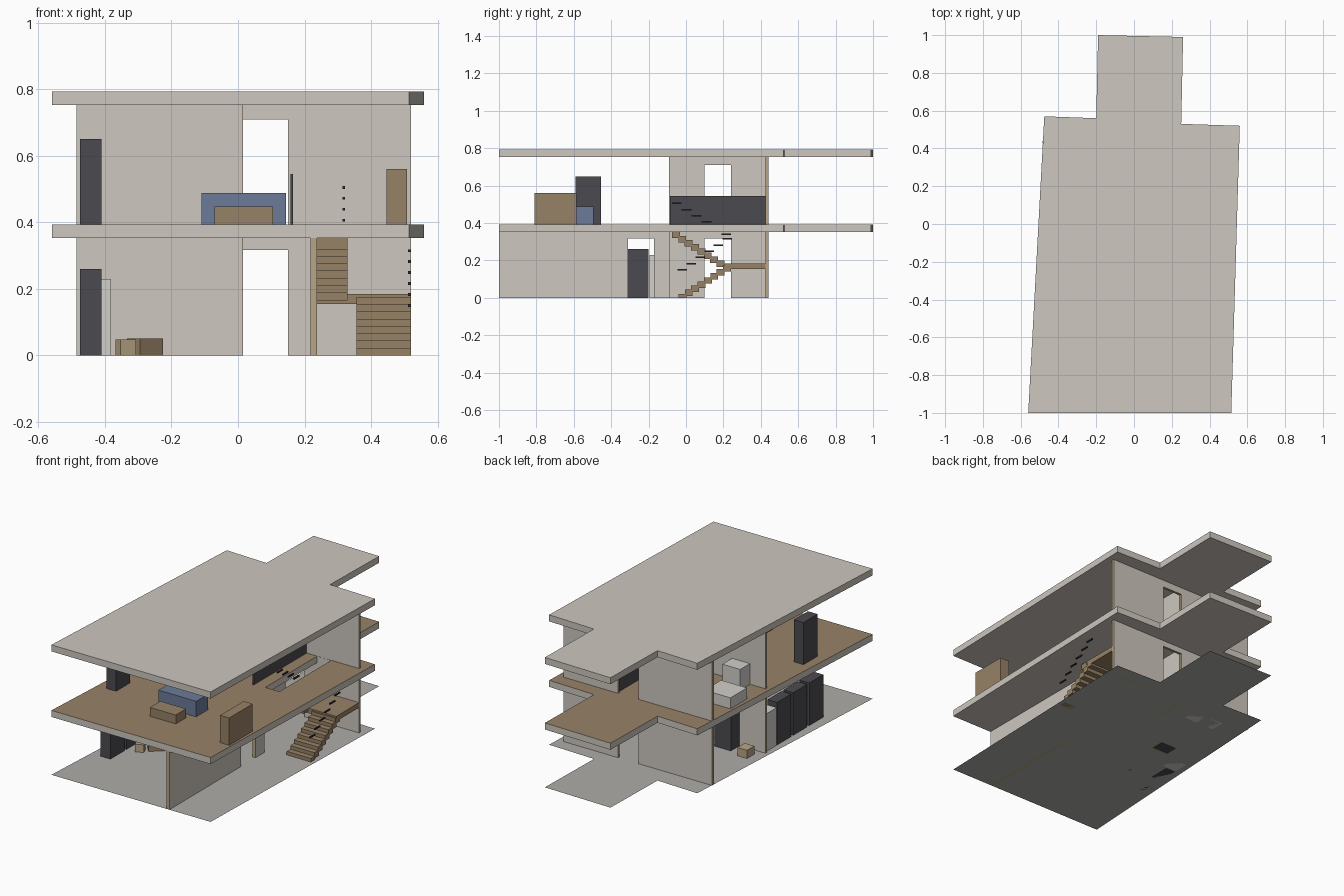
import bpy, bmesh
from mathutils import Matrix, Vector

if "Cube" in bpy.data.objects:
    bpy.data.objects.remove(bpy.data.objects["Cube"], do_unlink=True)


def material(name, srgb):
    m = bpy.data.materials.new(name)
    col = tuple(c ** 2.2 for c in srgb) + (1.0,)
    m.use_nodes = True
    m.diffuse_color = col
    bsdf = next(n for n in m.node_tree.nodes if n.type == 'BSDF_PRINCIPLED')
    bsdf.inputs["Base Color"].default_value = col
    return m


CONCRETE = material("pale_concrete", (0.80, 0.775, 0.74))
GROUND = material("grey_ground", (0.68, 0.67, 0.655))
WOOD = material("brown_wood", (0.59, 0.505, 0.40))
TAN = material("tan_wall_edge", (0.72, 0.64, 0.52))
DARK = material("charcoal", (0.30, 0.295, 0.315))
BLACK = material("black_rail", (0.20, 0.20, 0.22))
BLUE = material("blue_fabric", (0.42, 0.48, 0.59))
WHITE = material("light_grey_fittings", (0.82, 0.81, 0.79))

FLOOR, CEILING, TOP = 0.393, 0.353, 0.793


def finish(name, bm, *mats):
    bmesh.ops.recalc_face_normals(bm, faces=bm.faces)
    me = bpy.data.meshes.new(name)
    bm.to_mesh(me)
    bm.free()
    for m in mats:
        me.materials.append(m)
    ob = bpy.data.objects.new(name, me)
    bpy.context.collection.objects.link(ob)
    return ob


def add_box(bm, x, y, z):
    """Add a box given as (low, high) ranges."""
    size = Matrix.Diagonal((x[1] - x[0], y[1] - y[0], z[1] - z[0], 1))
    mid = Vector((sum(x) / 2, sum(y) / 2, sum(z) / 2))
    bmesh.ops.create_cube(bm, size=1, matrix=Matrix.Translation(mid) @ size)


def box(name, mat, x, y, z):
    bm = bmesh.new()
    add_box(bm, x, y, z)
    return finish(name, bm, mat)


def prism(points, offset):
    """Extrude a flat outline along an offset vector."""
    bm = bmesh.new()
    face = bm.faces.new([bm.verts.new(p) for p in points])
    ext = bmesh.ops.extrude_face_region(bm, geom=[face], use_keep_orig=True)
    bmesh.ops.translate(bm, verts=[g for g in ext["geom"] if isinstance(g, bmesh.types.BMVert)],
                        vec=offset)
    return bm


def wall(name, axis, span, at, z, door=None):
    """Wall along an axis, with an optional door (start, end, height); cut edges are tan."""
    a, b = span
    outline = [(a, z[0])]
    if door:
        d0, d1, dh = door
        outline += [(d0, z[0]), (d0, z[0] + dh), (d1, z[0] + dh), (d1, z[0])]
    outline += [(b, z[0]), (b, z[1]), (a, z[1])]
    thick = at[1] - at[0]
    if axis == 'X':
        bm = prism([(u, at[0], h) for u, h in outline], (0, thick, 0))
    else:
        bm = prism([(at[0], u, h) for u, h in outline], (thick, 0, 0))
    ob = finish(name, bm, CONCRETE, TAN)
    across = 1 if axis == 'X' else 0
    for p in ob.data.polygons:
        p.material_index = 0 if abs(p.normal[across]) > 0.5 else 1
    return ob


# Ground sheet, middle floor and roof share one outline
OUTLINE = [(-0.56, -1), (0.515, -1), (0.56, 0.52), (0.25, 0.53),
           (0.26, 0.99), (-0.19, 1), (-0.20, 0.56), (-0.475, 0.57)]


def slab(name, z0, z1, *mats):
    return finish(name, prism([(x, y, z0) for x, y in OUTLINE], (0, 0, z1 - z0)), *mats)


ground_bm = bmesh.new()
ground_bm.faces.new([ground_bm.verts.new((x, y, 0)) for x, y in OUTLINE])
finish("ground_sheet", ground_bm, GROUND)
slab("roof_slab", 0.753, TOP, CONCRETE)
floor = slab("upper_floor_slab", CEILING, FLOOR, CONCRETE, WOOD)

# Stairwell opening through the upper floor
cutter = box("stairwell_cutter", CONCRETE, (0.237, 0.332), (-0.075, 0.424), (0.3, 0.5))
cutter.hide_render = True
cut = floor.modifiers.new("stairwell", 'BOOLEAN')
cut.operation, cut.object, cut.solver = 'DIFFERENCE', cutter, 'EXACT'
bpy.context.view_layer.objects.active = floor
bpy.ops.object.modifier_apply(modifier=cut.name)
bpy.data.objects.remove(cutter, do_unlink=True)
for p in floor.data.polygons:
    p.material_index = 1 if p.normal.z > 0.9 else 0

# Walls repeated on both storeys
for storey, z in (("lower", (0, CEILING)), ("upper", (FLOOR, 0.753))):
    wall(storey + "_back_wall", 'X', (-0.485, 0.52), (0.425, 0.44), z, (0.013, 0.15, 0.317))
    wall(storey + "_cross_wall", 'X', (-0.485, 0.014), (-0.09, -0.075), z)
    wall(storey + "_middle_wall", 'Y', (-0.089, 0.425), (-0.005, 0.015), z, (0.10, 0.24, 0.317))
wall("lower_front_wall", 'Y', (-1, -0.085), (0.218, 0.237), (0, CEILING), (-0.31, -0.17, 0.317))

# Stairs: two flights and a landing
RISE, RUN = 0.022, 0.034


def flight(name, x, y, z, direction, count=8):
    bm = bmesh.new()
    for i in range(count):
        near = y + direction * i * RUN
        far = near + direction * (RUN + 0.008)
        top = z + (i + 1) * RISE
        add_box(bm, x, (min(near, far), max(near, far)), (max(top - 0.034, 0), top))
    return finish(name, bm, WOOD)


flight("lower_flight", (0.357, 0.52), -0.04, 0, 1)
flight("upper_flight", (0.237, 0.33), 0.205, 0.177, -1)
box("stair_landing", WOOD, (0.237, 0.52), (0.205, 0.425), (0.155, 0.185))

# Handrail pieces following each flight
for name, x, y, step in (("lower", 0.516, -0.02, 0.048), ("upper", 0.318, 0.215, -0.053)):
    bm = bmesh.new()
    start = 0.15 if name == "lower" else 0.34
    for i in range(6):
        yc, zc = y + i * step, start + i * 0.033
        add_box(bm, (x - 0.004, x + 0.004), (yc - 0.026, yc + 0.026), (zc - 0.004, zc + 0.004))
    finish(name + "_handrail", bm, BLACK)
box("stairwell_guard", DARK, (0.158, 0.166), (-0.085, 0.424), (FLOOR, 0.545))

# Lower storey furniture
for i in range(3):
    y = -0.335 - i * 0.155
    box("lower_wardrobe_%d" % (i + 1), DARK, (-0.475, -0.41), (y, y + 0.135), (0, 0.26))
box("lower_pale_cabinet", WHITE, (-0.475, -0.382), (-0.195, -0.10), (0, 0.23))
box("back_room_cupboard", DARK, (-0.31, -0.20), (-0.073, 0.01), (0, 0.26))
box("back_room_stool", TAN, (-0.44, -0.375), (-0.03, 0.04), (0, 0.05))
for i in range(2):
    x = -0.33 + i * 0.12
    box("back_room_basin_%d" % (i + 1), WHITE, (x, x + 0.09), (0.31, 0.40), (0, 0.08))

table = box("low_table", WOOD, (-0.045, 0.045), (-0.03, 0.03), (0, 0.05))
table.location, table.rotation_euler = (-0.28, -0.39, 0), (0, 0, 0.7)
stool = box("low_stool", TAN, (-0.025, 0.025), (-0.02, 0.02), (0, 0.047))
stool.location, stool.rotation_euler = (-0.338, -0.46, 0), (0, 0, 0.4)

# Upper storey furniture
box("sofa", BLUE, (-0.11, 0.145), (-0.61, -0.495), (FLOOR, 0.488))
box("coffee_table", WOOD, (-0.07, 0.105), (-0.75, -0.65), (FLOOR, 0.447))
box("sideboard", WOOD, (0.447, 0.508), (-0.81, -0.585), (FLOOR, 0.56))
box("upper_wardrobe", DARK, (-0.475, -0.41), (-0.59, -0.455), (FLOOR, 0.65))
box("upper_bath", WHITE, (-0.475, -0.30), (0.09, 0.25), (FLOOR, 0.46))
box("upper_basin_unit", WHITE, (-0.38, -0.26), (-0.073, 0.02), (FLOOR, 0.52))
